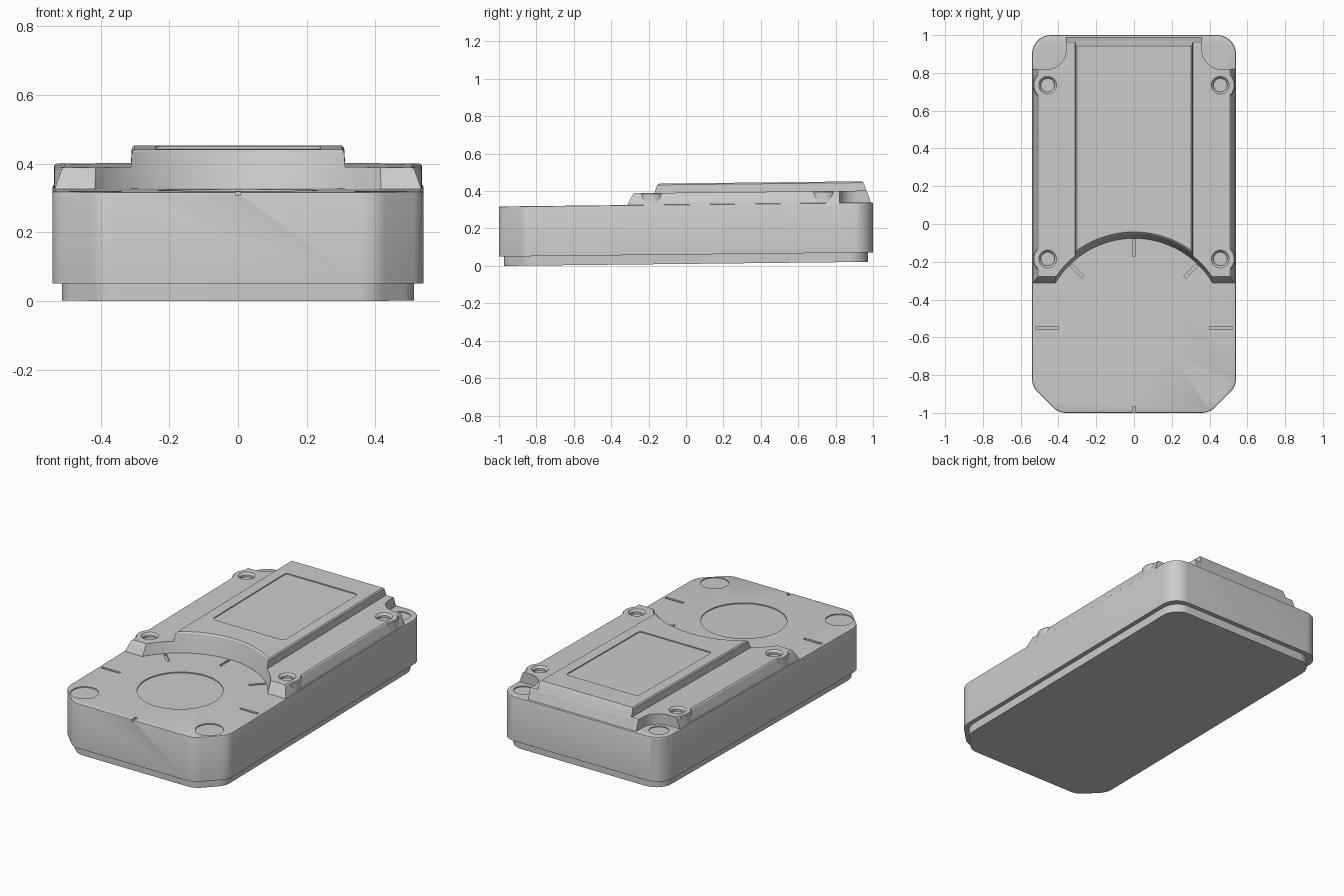
import bpy, bmesh, math
from mathutils import Vector

if "Cube" in bpy.data.objects:
    bpy.data.objects.remove(bpy.data.objects["Cube"])

SEG = 10
TOP, DECK, PANEL = 0.318, 0.381, 0.431   # levels before the slight tilt
DIAL_Y = -0.56


def outline(corners):
    """Closed counter-clockwise outline with a fillet radius per corner."""
    out, n = [], len(corners)
    for i, (x, y, r) in enumerate(corners):
        p = Vector((x, y))
        if r == 0:
            out.append(p)
            continue
        a = (Vector(corners[i - 1][:2]) - p).normalized()
        b = (Vector(corners[(i + 1) % n][:2]) - p).normalized()
        half = a.angle(b) / 2
        c = p + (a + b).normalized() * r / math.sin(half)
        s = p + a * r / math.tan(half) - c
        sweep = math.pi - 2 * half
        for k in range(SEG + 1):
            t = sweep * k / SEG
            out.append(c + Vector((s.x * math.cos(t) - s.y * math.sin(t),
                                   s.x * math.sin(t) + s.y * math.cos(t))))
    return out


def loft(name, sections):
    """Solid through stacked outlines [(outline, z), ...]."""
    bm = bmesh.new()
    rings = [[bm.verts.new((p[0], p[1], z)) for p in o] for o, z in sections]
    n = len(rings[0])
    bm.faces.new(rings[0][::-1])
    bm.faces.new(rings[-1])
    for lo, hi in zip(rings, rings[1:]):
        for i in range(n):
            j = (i + 1) % n
            bm.faces.new((lo[i], lo[j], hi[j], hi[i]))
    bmesh.ops.recalc_face_normals(bm, faces=bm.faces)
    me = bpy.data.meshes.new(name)
    bm.to_mesh(me)
    bm.free()
    ob = bpy.data.objects.new(name, me)
    bpy.context.collection.objects.link(ob)
    return ob


def circle(x, y, r, n=48):
    return [(x + r * math.cos(2 * math.pi * i / n), y + r * math.sin(2 * math.pi * i / n))
            for i in range(n)]


def rect(hx, y0, y1, r=0.0):
    return outline([(-hx, y0, r), (hx, y0, r), (hx, y1, r), (-hx, y1, r)])


def combine(ob, tool, op='DIFFERENCE'):
    tool.hide_render = True
    m = ob.modifiers.new("combine", 'BOOLEAN')
    m.operation, m.object, m.solver = op, tool, 'EXACT'
    bpy.context.view_layer.objects.active = ob
    bpy.ops.object.modifier_apply(modifier=m.name)
    bpy.data.objects.remove(tool)


def shell(i):
    """Case plan: chamfered front corners, rounded back corners, inset by i."""
    s = i * 0.414
    right = [(0.40 - s, -1 + i, 0.1), (0.54 - i, -0.86 + s, 0.1), (0.54 - i, 1 - i, 0.1)]
    return outline(right + [(-x, y, r) for x, y, r in reversed(right)])


# Base and main case
base = loft("base_plate", [(shell(0.027), 0), (shell(0.027), 0.06)])
case = loft("case_body", [(shell(0), 0.05), (shell(0), TOP - 0.007),
                          (shell(0.002), TOP - 0.002), (shell(0.007), TOP)])

# Shallow round recesses: dial and corner pads
discs = [(0, DIAL_Y + 0.01, 0.235)]
for s in (-1, 1):
    discs += [(s * 0.415, -0.865, 0.077), (s * 0.45, 0.9, 0.055)]
for x, y, r in discs:
    c = circle(x, y, r, 64)
    combine(case, loft("cut", [(c, TOP - 0.006), (c, TOP + 0.05)]))

# Tick grooves around the dial
for deg, r0, r1 in ((0, 0.40, 0.52), (45, 0.38, 0.47), (90, 0.38, 0.47),
                    (135, 0.38, 0.47), (180, 0.40, 0.52), (270, 0.415, 0.46)):
    t = math.radians(deg)
    u, v = Vector((math.cos(t), math.sin(t))), Vector((-math.sin(t), math.cos(t))) * 0.008
    o = Vector((0, DIAL_Y + 0.01))
    q = [o + u * r0 - v, o + u * r1 - v, o + u * r1 + v, o + u * r0 + v]
    combine(case, loft("cut", [(q, TOP - 0.009), (q, TOP + 0.05)]))

# Raised deck with sloping sides
deck = loft("raised_deck", [(rect(0.537, -0.317, 0.99), 0.31),
                            (rect(0.513, -0.283, 0.968), DECK - 0.005),
                            (rect(0.507, -0.277, 0.963), DECK)])
for s in (-1, 1):
    for y in (-0.185, 0.735):
        b, b2 = circle(s * 0.457, y, 0.078), circle(s * 0.457, y, 0.073)
        combine(deck, loft("boss", [(b, 0.312), (b, DECK - 0.005), (b2, DECK)]), 'UNION')

# Display panel on the deck
combine(deck, loft("panel", [(rect(0.316, -0.25, 0.989), 0.314),
                             (rect(0.309, -0.25, 0.949), PANEL - 0.007),
                             (rect(0.303, -0.25, 0.943), PANEL)]), 'UNION')

# Curved front cut around the dial
combine(deck, loft("cut", [(circle(0, DIAL_Y, r, 128), z) for r, z in
                           ((0.478, 0.29), (0.484, TOP), (0.511, PANEL - 0.007),
                            (0.518, PANEL), (0.53, PANEL + 0.03))]))

# Screen recess
scr = rect(0.24, 0.095, 0.80, 0.02)
combine(deck, loft("cut", [(scr, PANEL - 0.006), (scr, PANEL + 0.05)]))

for s in (-1, 1):
    # Back corner pockets
    p = [(0.36, 0.82, 0.1), (0.7, 0.82, 0), (0.7, 1.2, 0), (0.36, 1.2, 0)]
    if s < 0:
        p = [(-x, y, r) for x, y, r in reversed(p)]
    combine(deck, loft("cut", [(outline(p), 0.28), (outline(p), 0.5)]))
    # Countersunk screw holes
    for y in (-0.185, 0.735):
        combine(deck, loft("cut", [(circle(s * 0.457, y, r), z) for r, z in
                                   ((0.036, DECK - 0.025), (0.036, DECK - 0.012),
                                    (0.047, DECK), (0.05, DECK + 0.003))]))

# Slight rise towards the back, then shading
for ob in (base, case, deck):
    for v in ob.data.vertices:
        v.co.z += 0.011 * (v.co.y + 0.973)
    ob.data.update()
    bpy.ops.object.select_all(action='DESELECT')
    ob.select_set(True)
    bpy.context.view_layer.objects.active = ob
    bpy.ops.object.shade_smooth_by_angle(angle=math.radians(25))
